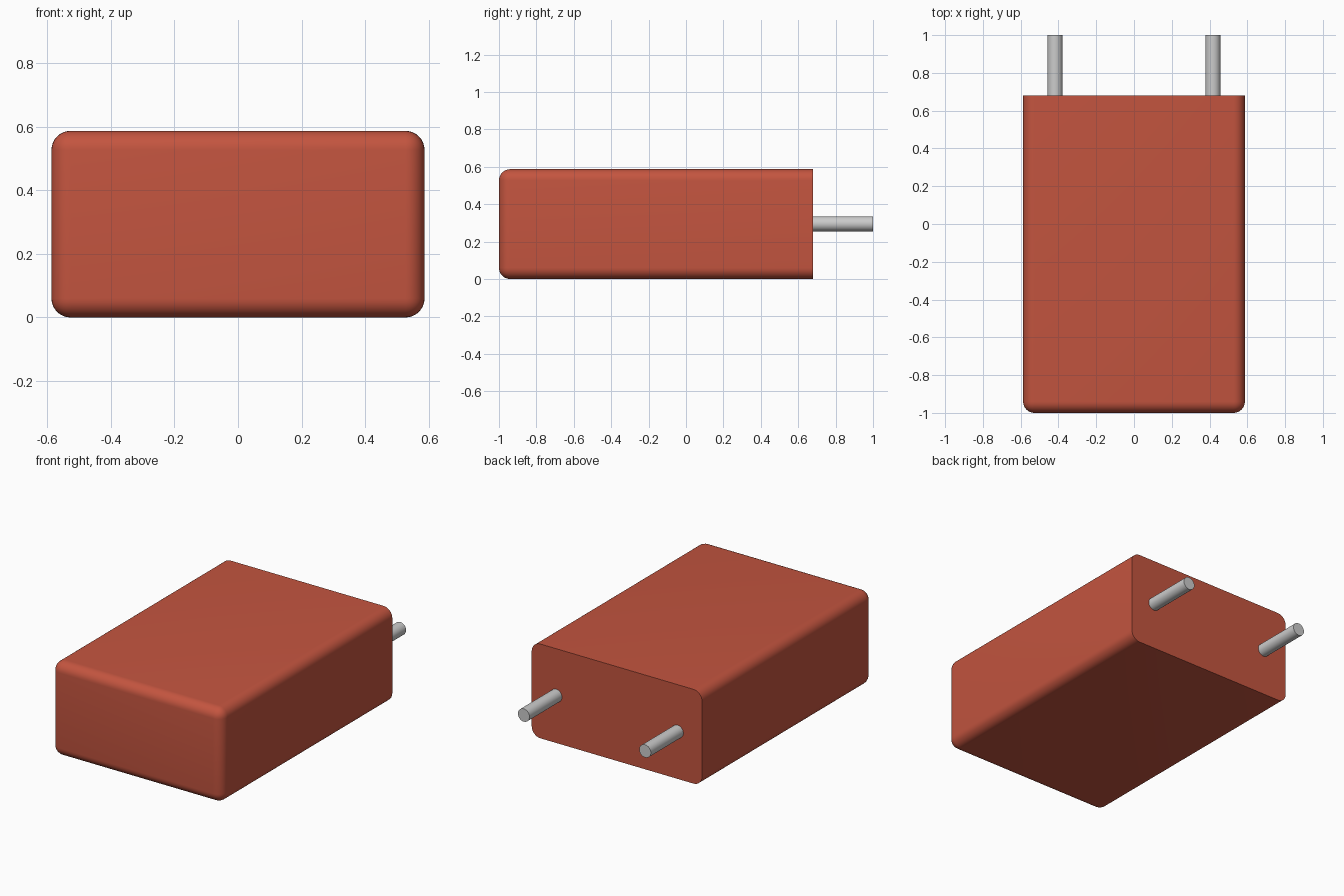
import bpy, bmesh
from math import radians
from mathutils import Matrix, Vector

if "Cube" in bpy.data.objects:
    bpy.data.objects.remove(bpy.data.objects["Cube"])

HALF_W, HEIGHT = 0.587, 0.587
FRONT, BACK, TIP = -1.0, 0.68, 1.0
ROUND = 0.06
PIN_X, PIN_Z, PIN_R = 0.418, 0.295, 0.04


def finish(name, bm, colour=None):
    """Turn a bmesh into a named object with smooth shading and sharp rims."""
    bmesh.ops.recalc_face_normals(bm, faces=bm.faces)
    mesh = bpy.data.meshes.new(name)
    bm.to_mesh(mesh)
    bm.free()
    obj = bpy.data.objects.new(name, mesh)
    bpy.context.collection.objects.link(obj)
    if colour:
        mat = bpy.data.materials.new(name + "_paint")
        mat.diffuse_color = colour
        mat.use_nodes = True
        mat.node_tree.nodes["Principled BSDF"].inputs["Base Color"].default_value = mat.diffuse_color
        mesh.materials.append(mat)
    bpy.ops.object.select_all(action='DESELECT')
    obj.select_set(True)
    bpy.context.view_layer.objects.active = obj
    bpy.ops.object.shade_smooth_by_angle(angle=radians(35))
    return obj


# Body: block with every edge rounded except the rim of the flat back face
bm = bmesh.new()
bmesh.ops.create_cube(bm, size=1)
bmesh.ops.scale(bm, vec=(2 * HALF_W, BACK - FRONT, HEIGHT), verts=bm.verts)
bmesh.ops.translate(bm, vec=(0, (FRONT + BACK) / 2, HEIGHT / 2), verts=bm.verts)
rounded = [e for e in bm.edges if min(v.co.y for v in e.verts) < BACK - 0.01]
bmesh.ops.bevel(bm, geom=rounded, offset=ROUND, offset_type='OFFSET',
                segments=8, profile=0.5, affect='EDGES')
finish("body", bm, (0.55, 0.09, 0.05, 1))

# Lead pins: a pair of round rods standing out of the back face
for side, sign in (("left", -1), ("right", 1)):
    bm = bmesh.new()
    start = BACK - 0.02
    centre = Vector((sign * PIN_X, (start + TIP) / 2, PIN_Z))
    bmesh.ops.create_cone(bm, cap_ends=True, segments=32, radius1=PIN_R,
                          radius2=PIN_R, depth=TIP - start,
                          matrix=Matrix.Translation(centre) @ Matrix.Rotation(radians(90), 4, 'X'))
    finish(side + "_pin", bm)
